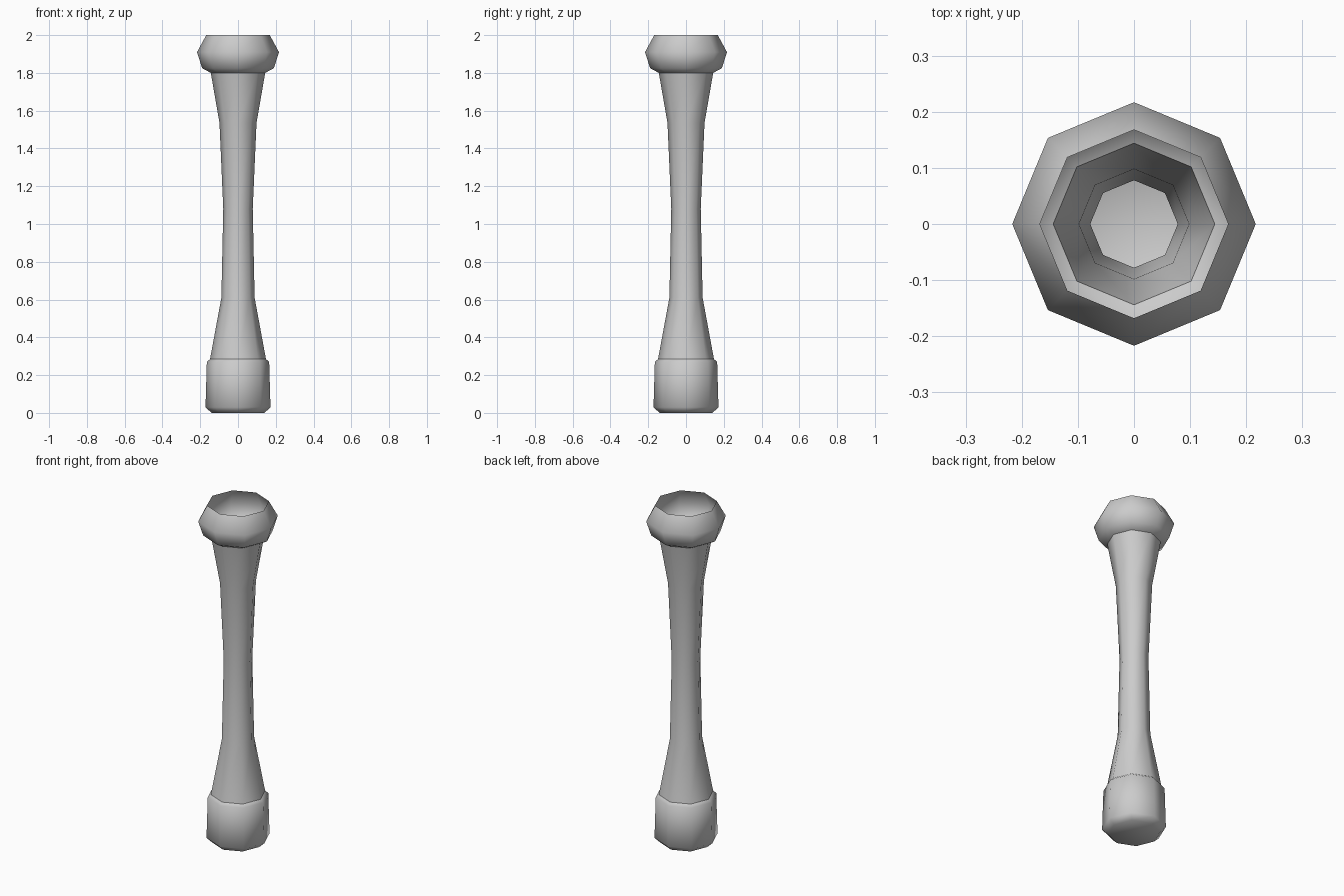
import bpy
import bmesh
from math import cos, sin, tau

SIDES = 8

cube = bpy.data.objects.get("Cube")
if cube:
    bpy.data.objects.remove(cube, do_unlink=True)

grey = bpy.data.materials.new("plain_grey")
grey.use_nodes = True
colour = (0.6, 0.6, 0.6, 1)
grey.diffuse_color = colour
grey.node_tree.nodes["Principled BSDF"].inputs["Base Color"].default_value = colour


def lathe(name, profile, capped=False):
    """Spin (radius, height) points into an open eight-sided shell."""
    bm = bmesh.new()
    rings = [[bm.verts.new((r * cos(tau * i / SIDES), r * sin(tau * i / SIDES), z))
              for i in range(SIDES)] for r, z in profile]
    for low, high in zip(rings, rings[1:]):
        for i in range(SIDES):
            j = (i + 1) % SIDES
            bm.faces.new((low[i], low[j], high[j], high[i]))
    if capped:
        bm.faces.new(rings[0][::-1])
    mesh = bpy.data.meshes.new(name)
    bm.to_mesh(mesh)
    bm.free()
    mesh.materials.append(grey)
    mesh.shade_smooth()
    obj = bpy.data.objects.new(name, mesh)
    bpy.context.collection.objects.link(obj)
    return obj


# Closed foot with a chamfered bottom edge and a small shoulder
lathe("base", [(0.14, 0), (0.172, 0.03), (0.165, 0.27), (0.148, 0.285)], capped=True)

# Waisted hollow shaft
lathe("shaft", [(0.148, 0.285), (0.088, 0.61), (0.078, 1.08), (0.098, 1.535), (0.144, 1.8)])

# Open bulging collar
lathe("collar", [(0.144, 1.8), (0.19, 1.825), (0.217, 1.91), (0.168, 2)])
